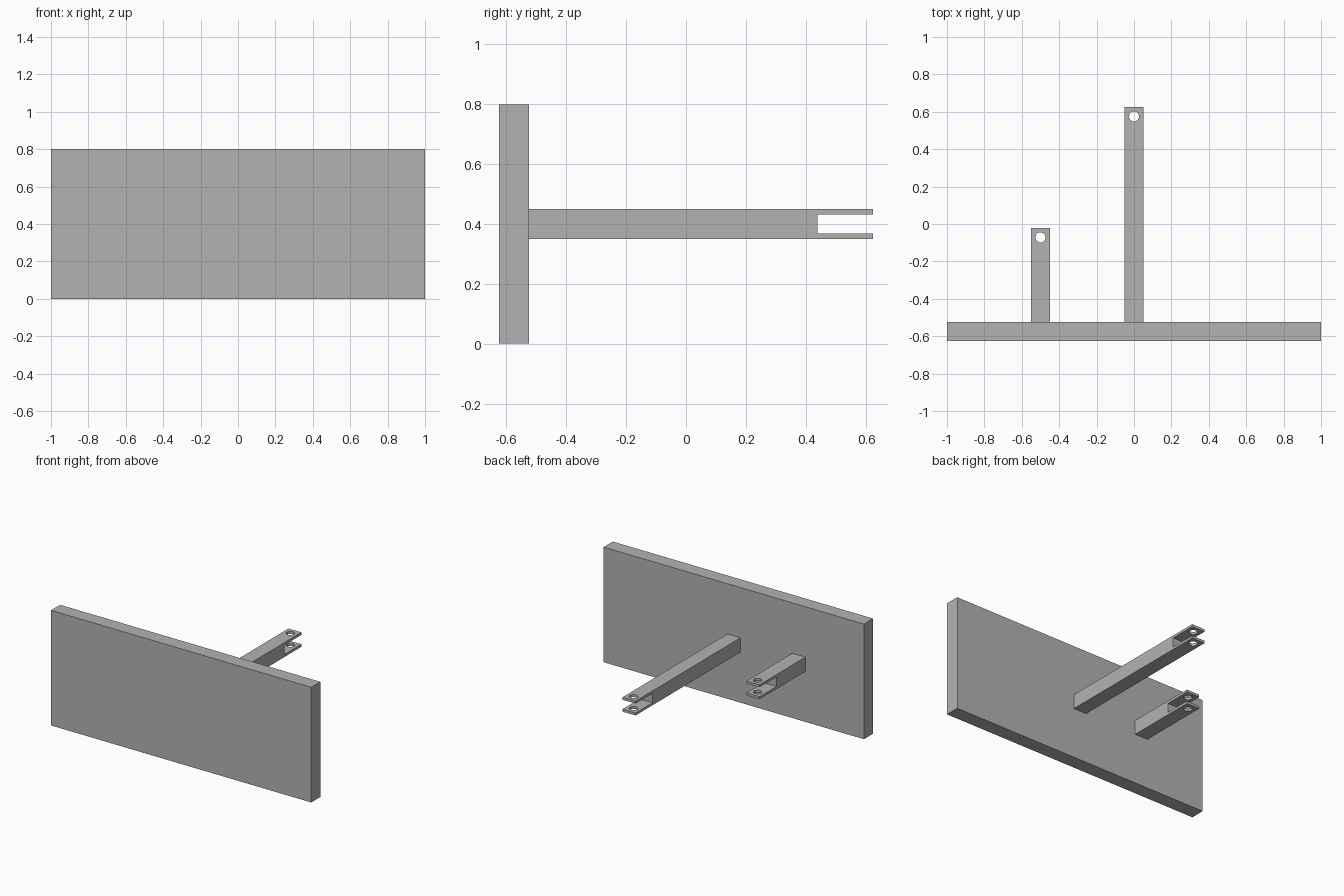
import bpy

if "Cube" in bpy.data.objects:
    bpy.data.objects.remove(bpy.data.objects["Cube"], do_unlink=True)

grey = bpy.data.materials.new("plain grey")
grey.use_nodes = True
colour = (0.45, 0.45, 0.45, 1)
grey.diffuse_color = colour
grey.node_tree.nodes["Principled BSDF"].inputs["Base Color"].default_value = colour

MID_Z = 0.4        # height of the arms
BACK_Y = -0.525    # rear face of the panel
WIDTH = 0.1        # arm width and height
SLOT_DEPTH = 0.185
SLOT_GAP = 0.065


def box(name, x, y, z):
    """Box given by its (low, high) range on each axis."""
    bpy.ops.mesh.primitive_cube_add(size=1)
    ob = bpy.context.object
    ob.name = name
    ob.location = [(a + b) / 2 for a, b in (x, y, z)]
    ob.scale = [b - a for a, b in (x, y, z)]
    bpy.ops.object.transform_apply(location=False, rotation=False, scale=True)
    ob.data.materials.append(grey)
    return ob


def cut(ob, cutter):
    mod = ob.modifiers.new("cut", "BOOLEAN")
    mod.operation = "DIFFERENCE"
    mod.solver = "EXACT"
    mod.object = cutter
    bpy.context.view_layer.objects.active = ob
    bpy.ops.object.modifier_apply(modifier=mod.name)
    bpy.data.objects.remove(cutter, do_unlink=True)


def forked_arm(name, x, end_y):
    """Square bar whose free end is a fork drilled for a pin."""
    h = WIDTH / 2
    arm = box(name, (x - h, x + h), (BACK_Y, end_y), (MID_Z - h, MID_Z + h))
    g = SLOT_GAP / 2
    cut(arm, box("slot_cutter", (x - WIDTH, x + WIDTH),
                 (end_y - SLOT_DEPTH, end_y + h), (MID_Z - g, MID_Z + g)))
    bpy.ops.mesh.primitive_cylinder_add(vertices=32, radius=0.027, depth=0.3,
                                        location=(x, end_y - h, MID_Z))
    pin = bpy.context.object
    pin.data.materials.append(grey)
    cut(arm, pin)
    # Smooth pin holes, crisp bar edges
    bpy.ops.object.select_all(action="DESELECT")
    arm.select_set(True)
    bpy.context.view_layer.objects.active = arm
    bpy.ops.object.shade_smooth_by_angle(angle=0.52)


# Upright panel
box("panel", (-1, 1), (BACK_Y - 0.1, BACK_Y), (0, 0.8))

# Arms on the rear of the panel
forked_arm("long_arm", 0, 0.625)
forked_arm("short_arm", -0.5, -0.022)
